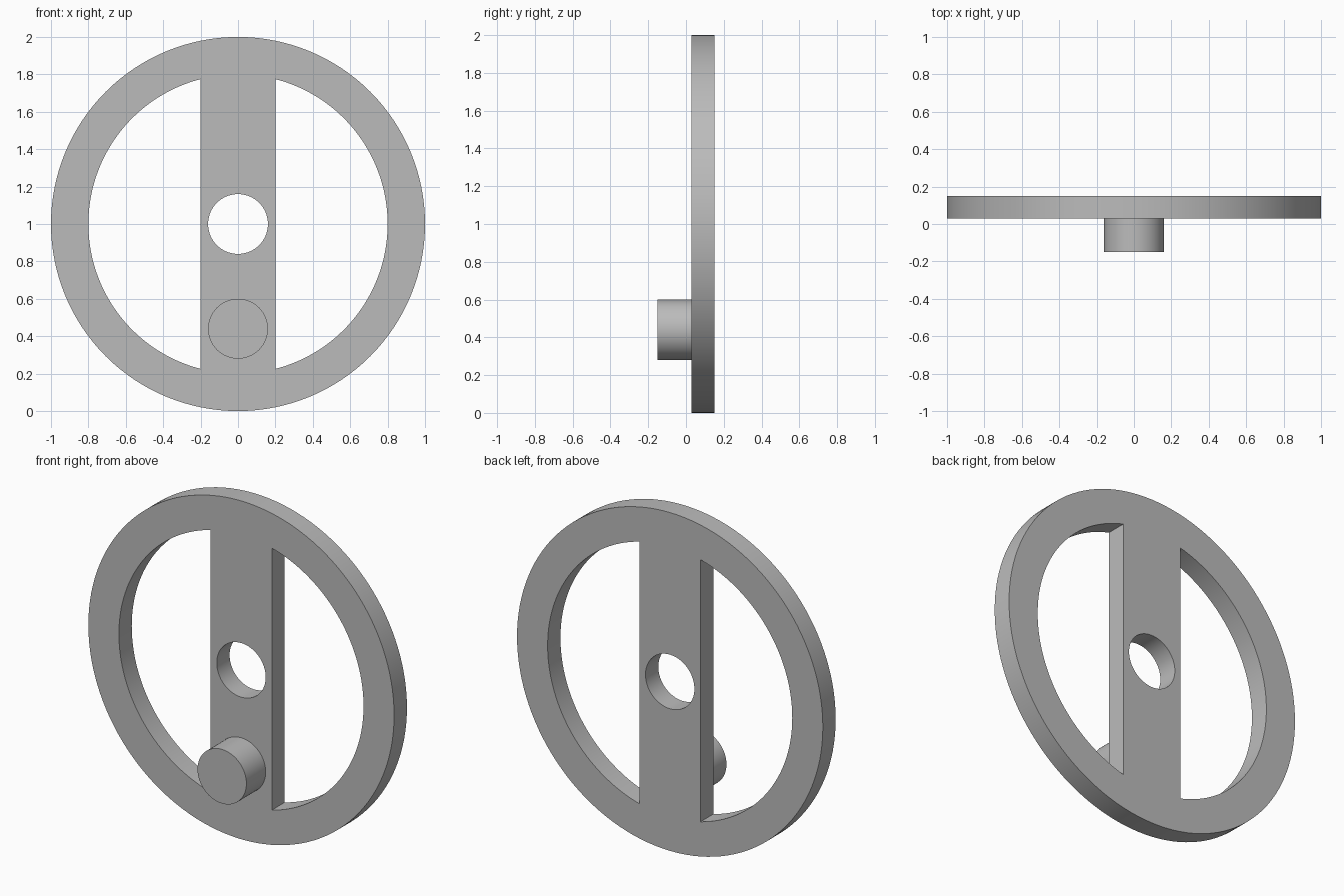
import bpy, bmesh
from math import pi, sin, cos, acos, radians
from mathutils import Matrix

cube = bpy.data.objects.get("Cube")
if cube:
    bpy.data.objects.remove(cube, do_unlink=True)

RIM, INNER, HOLE, HALF_BAR = 1.0, 0.8, 0.16, 0.2
FRONT, BACK, PIN_FRONT, PIN_Z = 0.03, 0.15, -0.15, 0.44

grey = bpy.data.materials.new("plain grey")
grey.use_nodes = True
colour = (0.5, 0.5, 0.5, 1)
grey.diffuse_color = colour
grey.node_tree.nodes["Principled BSDF"].inputs["Base Color"].default_value = colour


def arc(radius, start, end, count):
    angles = [start + (end - start) * i / count for i in range(count + 1)]
    return [(radius * cos(a), radius * sin(a)) for a in angles]


def circle(radius, count):
    return arc(radius, 0, 2 * pi, count)[:-1]


def extruded(name, loops, front, back, z):
    """Fill outlines (with holes) and extrude them along y."""
    curve = bpy.data.curves.new(name, "CURVE")
    curve.dimensions = "2D"
    curve.fill_mode = "BOTH"
    curve.extrude = (back - front) / 2
    for loop in loops:
        spline = curve.splines.new("POLY")
        spline.points.add(len(loop) - 1)
        for point, (x, y) in zip(spline.points, loop):
            point.co = (x, y, 0, 1)
        spline.use_cyclic_u = True
    helper = bpy.data.objects.new(name + " outline", curve)
    bpy.context.collection.objects.link(helper)
    bpy.context.view_layer.update()
    depsgraph = bpy.context.evaluated_depsgraph_get()
    mesh = bpy.data.meshes.new_from_object(helper.evaluated_get(depsgraph))
    bpy.data.objects.remove(helper, do_unlink=True)
    bpy.data.curves.remove(curve)

    # Weld the caps to the walls and stand the part upright
    bm = bmesh.new()
    bm.from_mesh(mesh)
    bmesh.ops.remove_doubles(bm, verts=bm.verts, dist=0.0001)
    place = Matrix.Translation((0, (front + back) / 2, z)) @ Matrix.Rotation(pi / 2, 4, "X")
    bmesh.ops.transform(bm, matrix=place, verts=bm.verts)
    bmesh.ops.recalc_face_normals(bm, faces=bm.faces)
    bm.to_mesh(mesh)
    bm.free()
    mesh.name = name
    mesh.materials.clear()
    mesh.materials.append(grey)
    part = bpy.data.objects.new(name, mesh)
    bpy.context.collection.objects.link(part)
    bpy.ops.object.select_all(action="DESELECT")
    part.select_set(True)
    bpy.context.view_layer.objects.active = part
    bpy.ops.object.shade_smooth_by_angle(angle=radians(30))
    return part


# Wheel: rim and upright bar, with two side windows and a centre hole
reach = acos(HALF_BAR / INNER)
window = arc(INNER, -reach, reach, 80)
mirrored = [(-x, y) for x, y in window]
extruded("wheel", [circle(RIM, 128), window, mirrored, circle(HOLE, 64)], FRONT, BACK, RIM)

# Crank pin on the front of the bar
extruded("crank_pin", [circle(HOLE, 64)], PIN_FRONT, FRONT, PIN_Z)
